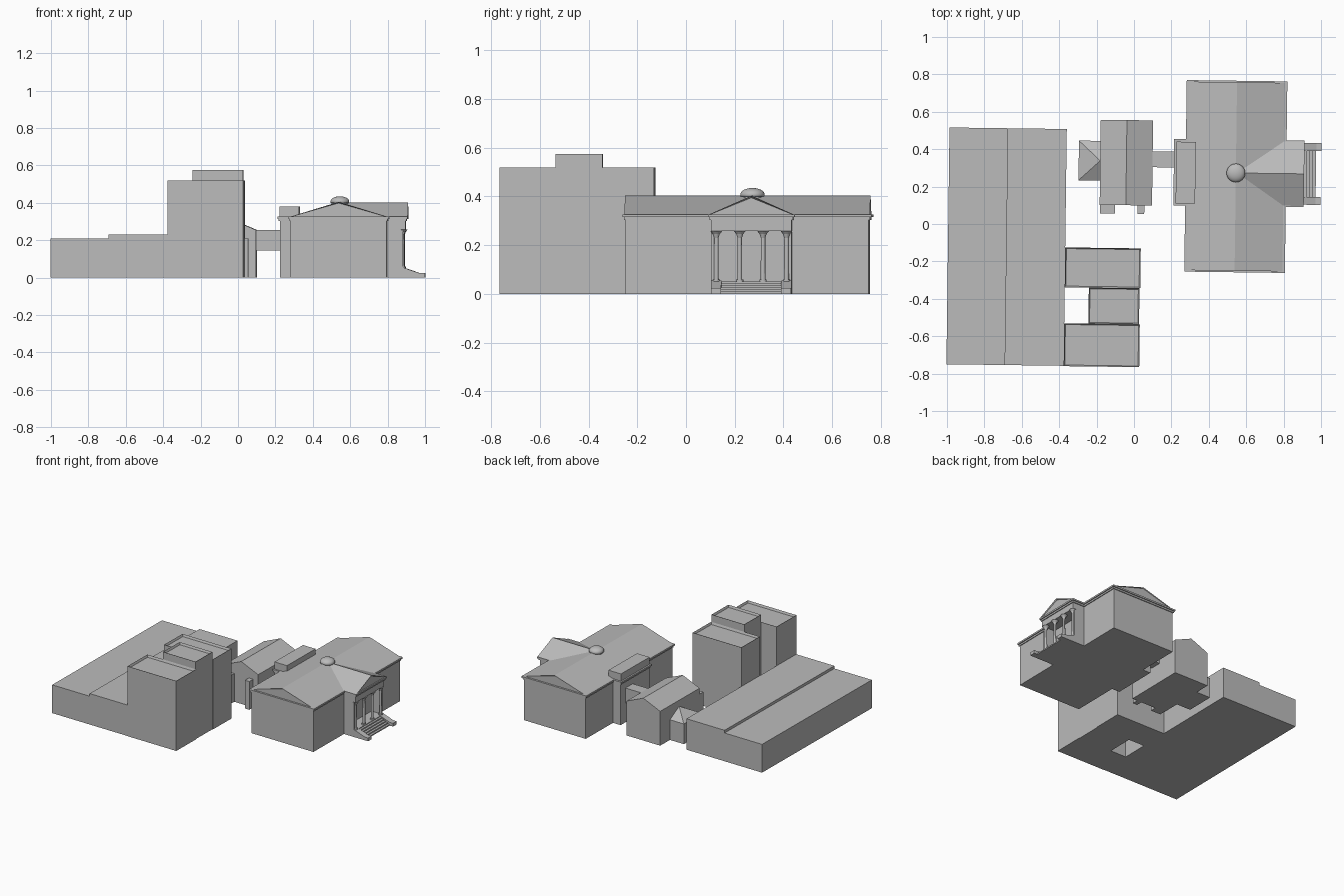
import bpy, bmesh, math
from mathutils import Matrix, Vector

if "Cube" in bpy.data.objects:
    bpy.data.objects.remove(bpy.data.objects["Cube"])

# One stone colour for the whole campus
stone = bpy.data.materials.new("stone_grey")
stone.use_nodes = True
GREY = (0.5, 0.5, 0.5, 1)
stone.diffuse_color = GREY
stone.node_tree.nodes["Principled BSDF"].inputs["Base Color"].default_value = GREY

# The whole site is turned very slightly off the axes
TURN = Matrix.Rotation(math.radians(-0.75), 4, 'Z')


def finish(name, bm, smooth=False):
    bmesh.ops.recalc_face_normals(bm, faces=bm.faces)
    bm.transform(TURN)
    mesh = bpy.data.meshes.new(name)
    bm.to_mesh(mesh)
    bm.free()
    mesh.materials.append(stone)
    for p in mesh.polygons:
        p.use_smooth = smooth
    obj = bpy.data.objects.new(name, mesh)
    bpy.context.collection.objects.link(obj)
    return obj


def extrude(name, profile, axis, a, b, recess=0):
    """Extrude a (side, z) profile along an axis; optionally recess both ends."""
    def place(u, z, t):
        return (t, u, z) if axis == 'x' else (u, t, z)
    bm = bmesh.new()
    ends = [[bm.verts.new(place(u, z, t)) for u, z in profile] for t in (a, b)]
    caps = [bm.faces.new(ring) for ring in ends]
    n = len(profile)
    for i in range(n):
        j = (i + 1) % n
        bm.faces.new((ends[0][i], ends[0][j], ends[1][j], ends[1][i]))
    bmesh.ops.recalc_face_normals(bm, faces=bm.faces)
    if recess:
        bmesh.ops.inset_individual(bm, faces=caps, thickness=recess, depth=-recess)
    return finish(name, bm)


def box(name, x0, x1, y0, y1, z0, z1, rim=0):
    """A block; rim gives a roof sunk behind a thin parapet."""
    bm = bmesh.new()
    bmesh.ops.create_cube(bm, size=1)
    size = Vector((x1 - x0, y1 - y0, z1 - z0))
    mid = Vector((x0 + x1, y0 + y1, z0 + z1)) / 2
    bm.transform(Matrix.Translation(mid) @ Matrix.Diagonal((*size, 1)))
    if rim:
        top = [f for f in bm.faces if f.normal.z > 0.9]
        bmesh.ops.inset_individual(bm, faces=top, thickness=rim, depth=-rim * 1.8)
    return finish(name, bm)


def gable(c, half, base, ridge):
    return [(c - half, base), (c + half, base), (c, ridge)]


def lathe(name, x, y, profile, sides=16, smooth=True):
    """Spin an (r, z) profile about a vertical axis."""
    bm = bmesh.new()
    verts = [bm.verts.new((r, 0, z)) for r, z in profile]
    edges = [bm.edges.new(pair) for pair in zip(verts, verts[1:])]
    bmesh.ops.spin(bm, geom=verts + edges, cent=(0, 0, 0), axis=(0, 0, 1),
                   angle=math.tau, steps=sides)
    bmesh.ops.remove_doubles(bm, verts=bm.verts, dist=1e-5)
    bm.transform(Matrix.Translation((x, y, 0)))
    return finish(name, bm, smooth)


# Long low block, in two heights
box("low_block_west", -0.993, -0.682, -0.763, 0.503, 0, 0.21)
box("low_block_east", -0.682, -0.366, -0.763, 0.503, 0, 0.23)

# Tower: two wings and a taller core, around an open light well
box("tower_south_wing", -0.366, 0.038, -0.765, -0.536, 0, 0.52, rim=0.009)
box("tower_north_wing", -0.366, 0.038, -0.343, -0.13, 0, 0.52, rim=0.009)
box("tower_core", -0.237, 0.034, -0.536, -0.343, 0, 0.575, rim=0.009)

# Small gabled building with its posts and west wing
extrude("small_building", [(-0.185, 0), (0.095, 0), (0.095, 0.255),
                           (-0.045, 0.315), (-0.185, 0.255)], 'y', 0.1, 0.555)
box("small_building_porch", -0.183, -0.103, 0.055, 0.1, 0, 0.21)
box("small_building_post", 0.018, 0.054, 0.055, 0.1, 0, 0.21)
box("west_wing", -0.3, -0.185, 0.23, 0.442, 0, 0.15)
bm = bmesh.new()
rim = [bm.verts.new((x, y, 0.15)) for x, y in
       ((-0.185, 0.23), (-0.3, 0.23), (-0.3, 0.442), (-0.185, 0.442))]
apex = bm.verts.new((-0.185, 0.336, 0.21))
bm.faces.new(rim)
for i in range(4):
    bm.faces.new((rim[i], rim[(i + 1) % 4], apex))
finish("west_wing_roof", bm)
box("link_bridge", 0.09, 0.225, 0.305, 0.39, 0.145, 0.255)

# Main hall: walls, stepped cornice and gable roof
MID = 0.28
hall = (0.285, 0.797, -0.238, 0.76)
annex = (0.222, 0.3, MID - 0.165, MID + 0.165)
porch = (0.78, 0.893, MID - 0.165, MID + 0.165)


def cornice(name, area):
    x0, x1, y0, y1 = area
    for part, grow, z0, z1 in (("lower", 0.006, 0.303, 0.315),
                               ("upper", 0.013, 0.315, 0.327)):
        box(f"{name}_cornice_{part}", x0 - grow, x1 + grow, y0 - grow, y1 + grow, z0, z1)


box("hall_walls", *hall, 0, 0.31)
extrude("hall_roof", gable(0.541, 0.262, 0.325, 0.405), 'y', -0.243, 0.765, recess=0.006)
box("annex_walls", *annex, 0, 0.31)
box("annex_attic", 0.221, 0.325, 0.113, 0.443, 0.32, 0.38)
for name, area in (("hall", hall), ("annex", annex), ("porch", porch)):
    cornice(name, area)

# Portico: side walls, frieze, pediment roof, columns
box("porch_floor", 0.78, 0.89, porch[2], porch[3], 0, 0.05)
box("porch_frieze", *porch, 0.258, 0.305)
for side, s in (("north", 1), ("south", -1)):
    a, b = sorted((MID + s * 0.165, MID + s * 0.153))
    box(f"porch_wall_{side}", 0.78, 0.88, a, b, 0.05, 0.26)
extrude("porch_roof", gable(MID, 0.176, 0.325, 0.403), 'x', 0.541, 0.906, recess=0.008)
for i in range(4):
    y = MID - 0.144 + 0.096 * i
    lathe(f"column_{i + 1}", 0.878, y,
          [(0, 0.05), (0.015, 0.05), (0.015, 0.06), (0.01, 0.06), (0.009, 0.23),
           (0.014, 0.245), (0.024, 0.258), (0, 0.258)], smooth=False)

# Entrance stairs between sloping cheek walls
STEPS = 5
for i in range(STEPS):
    box(f"stair_{i + 1}", 0.88, 0.905 + 0.016 * i, MID - 0.125, MID + 0.125,
        0, 0.045 - 0.009 * i)
for side, s in (("north", 1), ("south", -1)):
    a, b = sorted((MID + s * 0.165, MID + s * 0.123))
    extrude(f"cheek_{side}", [(0.88, 0), (0.975, 0), (0.975, 0.022), (0.88, 0.055)], 'y', a, b)
    box(f"cheek_block_{side}", 0.968, 0.996, a, b, 0, 0.024)

# Shallow dome on a drum where the ridges meet
arc = [(0.05 * math.cos(t * math.pi / 16), 0.408 + 0.027 * math.sin(t * math.pi / 16))
       for t in range(9)]
lathe("dome", 0.541, MID, [(0, 0.4), (0.05, 0.4)] + arc, sides=24)
lathe("dome_drum", 0.541, MID, [(0, 0.37), (0.044, 0.37), (0.044, 0.4), (0, 0.4)],
      sides=24, smooth=False)
